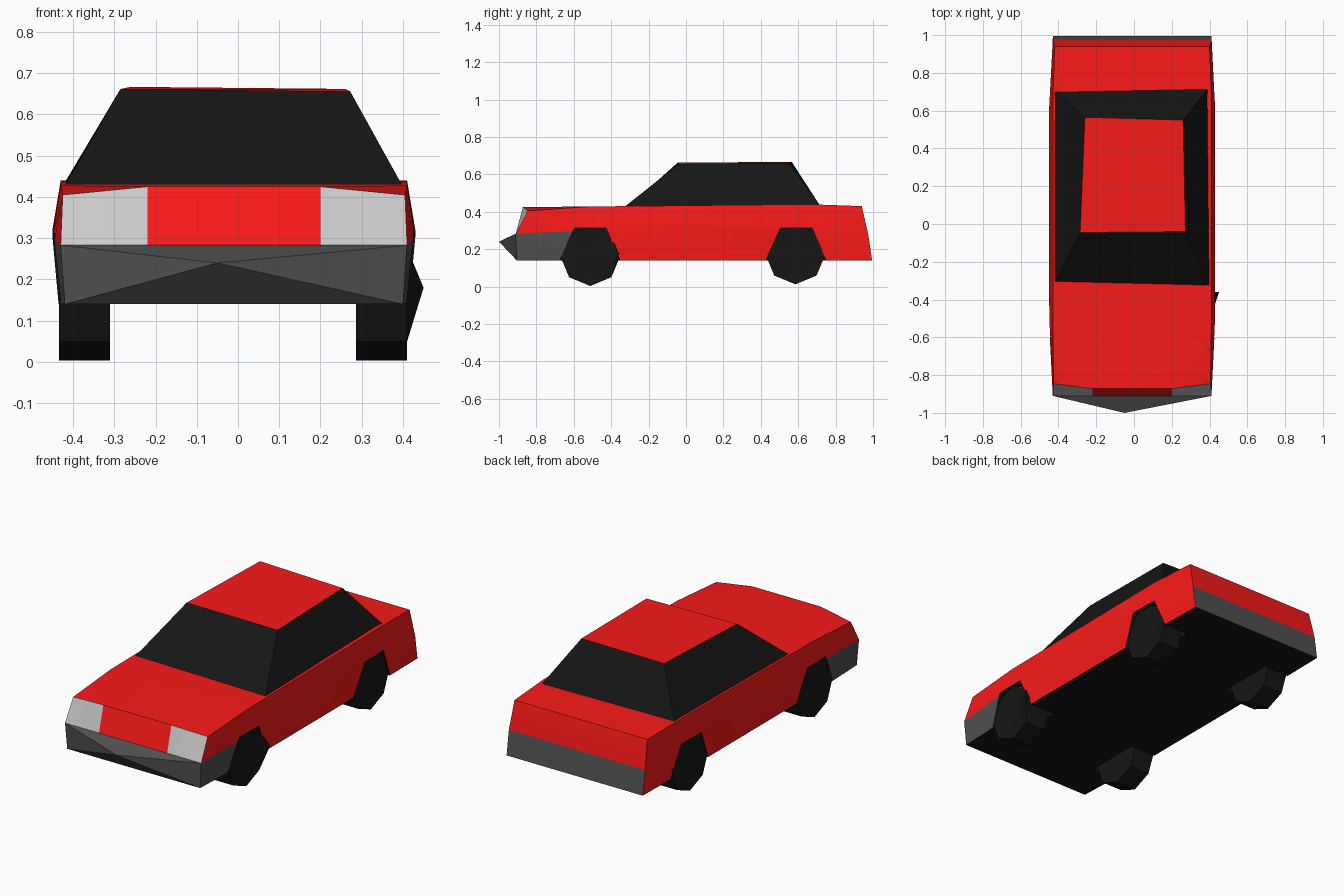
import bpy, bmesh, math

if "Cube" in bpy.data.objects:
    bpy.data.objects.remove(bpy.data.objects["Cube"])

CX = -0.01  # body sits slightly off centre


def material(name, *rgb):
    m = bpy.data.materials.new(name)
    m.diffuse_color = (*rgb, 1)
    m.use_nodes = True
    m.node_tree.nodes["Principled BSDF"].inputs["Base Color"].default_value = m.diffuse_color
    return m


MATS = [material("red_paint", 0.95, 0.01, 0.01), material("black", 0.008, 0.008, 0.008),
        material("dark_grey", 0.08, 0.08, 0.08), material("lamp_glass", 0.6, 0.6, 0.6)]
RED, BLACK, GREY, LAMP = range(4)


def finish(bm, name, angle=None):
    bmesh.ops.recalc_face_normals(bm, faces=bm.faces)
    me = bpy.data.meshes.new(name)
    bm.to_mesh(me)
    bm.free()
    for m in MATS:
        me.materials.append(m)
    ob = bpy.data.objects.new(name, me)
    bpy.context.collection.objects.link(ob)
    if angle:
        bpy.ops.object.select_all(action='DESELECT')
        ob.select_set(True)
        bpy.context.view_layer.objects.active = ob
        bpy.ops.object.shade_smooth_by_angle(angle=math.radians(angle))
    return ob


def face(bm, verts, mat):
    bm.faces.new(verts).material_index = mat


# Body shell: cross-sections lofted from nose to tail, each (half width, y, z) bottom / waist / top
stations = [
    [(0.41, -0.905, 0.14), (0.42, -0.91, 0.283), (0.415, -0.845, 0.405)],
    [(0.425, -0.51, 0.14), (0.44, -0.51, 0.30), (0.42, -0.51, 0.428)],
    [(0.425, -0.32, 0.14), (0.44, -0.32, 0.31), (0.42, -0.32, 0.43)],
    [(0.425, 0.60, 0.14), (0.44, 0.60, 0.32), (0.42, 0.66, 0.44)],
    [(0.42, 0.995, 0.14), (0.42, 0.975, 0.275), (0.41, 0.94, 0.43)],
]
bm = bmesh.new()
rings = []
for st in stations:
    left = [bm.verts.new((CX - w, y, z)) for w, y, z in st]
    right = [bm.verts.new((CX + w, y, z)) for w, y, z in st]
    rings.append(left + right[::-1])
# inner lamp corners on the nose
lm, lt, rt, rm = [bm.verts.new((CX + x, y, z)) for x, y, z in
                  ((-0.21, -0.91, 0.283), (-0.21, -0.872, 0.425),
                   (0.21, -0.872, 0.425), (0.21, -0.91, 0.283))]
for k, (a, b) in enumerate(zip(rings, rings[1:])):
    for i in range(6):
        j = (i + 1) % 6
        mat = BLACK if i == 5 else GREY if k == 0 and i in (0, 4) else RED
        if k == 0 and i == 2:
            face(bm, [a[2], b[2], lt], mat)
            face(bm, [lt, b[2], b[3], rt], mat)
            face(bm, [rt, b[3], a[3]], mat)
        else:
            face(bm, [a[i], a[j], b[j], b[i]], mat)
f, r = rings[0], rings[-1]
face(bm, [f[1], f[2], lt, lm], LAMP)
face(bm, [lm, lt, rt, rm], RED)
face(bm, [rm, rt, f[3], f[4]], LAMP)
# pointed front bumper
tip = bm.verts.new((-0.05, -1.0, 0.24))
rim = [f[0], f[1], lm, rm, f[4], f[5]]
for i in range(6):
    face(bm, [rim[i], rim[(i + 1) % 6], tip], GREY)
# tail panel and rear bumper
face(bm, [r[1], r[2], r[3], r[4]], RED)
face(bm, [r[0], r[1], r[4], r[5]], GREY)
body = finish(bm, "car_body", 25)

# Wheel arch cutters: trapezoid prisms
bm = bmesh.new()
arch = [(-0.17, 0.10), (-0.16, 0.15), (-0.085, 0.312), (0.085, 0.312), (0.155, 0.15), (0.17, 0.10)]
for yc in (-0.512, 0.59):
    for s in (-1, 1):
        inner, outer = [[bm.verts.new((CX + s * x, yc + y, z)) for y, z in arch] for x in (0.27, 0.55)]
        face(bm, inner, BLACK)
        face(bm, outer, BLACK)
        for i in range(6):
            j = (i + 1) % 6
            face(bm, [inner[i], inner[j], outer[j], outer[i]], BLACK)
cutter = finish(bm, "wheel_arch_cutter")
cutter.hide_render = True
cutter.hide_viewport = True
mod = body.modifiers.new("wheel_arches", 'BOOLEAN')
mod.operation = 'DIFFERENCE'
mod.solver = 'EXACT'
mod.object = cutter

# Cabin: black glass sides with a red roof
bm = bmesh.new()
low = [bm.verts.new((CX + x, y, z)) for x, y, z in
       ((-0.41, -0.31, 0.425), (0.41, -0.33, 0.425), (0.40, 0.715, 0.435), (-0.41, 0.70, 0.435))]
top = [bm.verts.new(c) for c in
       ((-0.285, -0.045, 0.662), (0.272, -0.04, 0.656), (0.26, 0.55, 0.662), (-0.26, 0.565, 0.667))]
for i in range(4):
    j = (i + 1) % 4
    face(bm, [low[i], low[j], top[j], top[i]], BLACK)
face(bm, top, RED)
face(bm, low, BLACK)
finish(bm, "cabin")

# Wheels: eight-sided drums with a shallow hub cone
for end, yc, zc in (("front", -0.512, 0.163), ("rear", 0.585, 0.172)):
    for side, s in (("left", -1), ("right", 1)):
        bm = bmesh.new()
        rows = [[bm.verts.new((CX - 0.002 + s * x, yc + 0.16 * math.cos(i * math.pi / 4),
                               zc + 0.16 * math.sin(i * math.pi / 4))) for i in range(8)]
                for x in (0.298, 0.422)]
        if (end, side) == ("front", "right"):
            rows[1][0].co = (0.45, -0.36, 0.18)  # bent rim corner
        hub = bm.verts.new((CX + s * 0.41, yc, zc))
        face(bm, rows[0], BLACK)
        for i in range(8):
            j = (i + 1) % 8
            face(bm, [rows[0][i], rows[0][j], rows[1][j], rows[1][i]], BLACK)
            face(bm, [rows[1][i], rows[1][j], hub], BLACK)
        finish(bm, f"{end}_{side}_wheel", 30)
